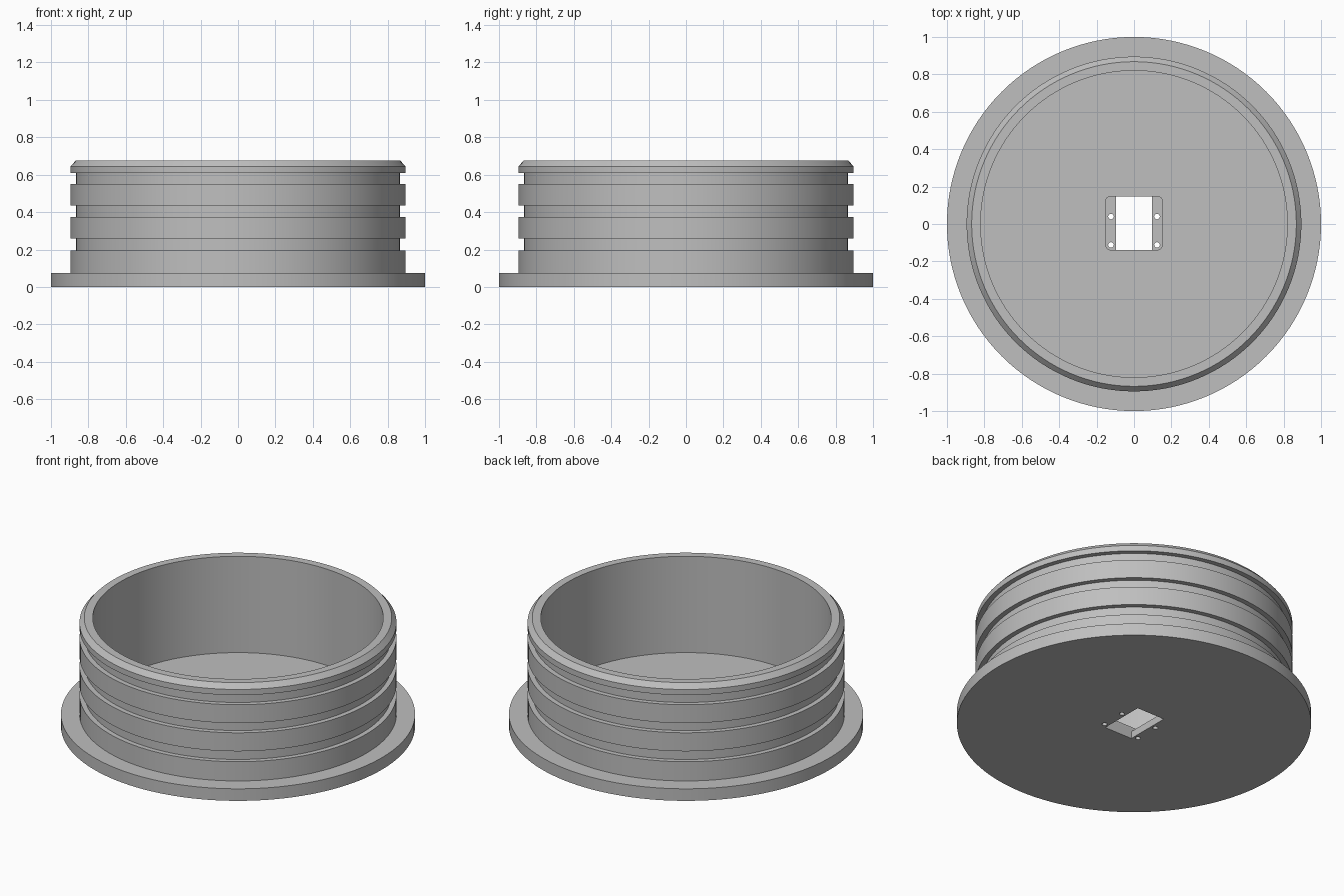
import bpy, bmesh, math

if "Cube" in bpy.data.objects:
    bpy.data.objects.remove(bpy.data.objects["Cube"])

SEGMENTS = 128

grey = bpy.data.materials.new("light_grey")
grey.diffuse_color = (0.52, 0.52, 0.52, 1)
grey.use_nodes = True
grey.node_tree.nodes["Principled BSDF"].inputs["Base Color"].default_value = grey.diffuse_color


def finish(name, bm):
    bmesh.ops.recalc_face_normals(bm, faces=bm.faces)
    mesh = bpy.data.meshes.new(name)
    bm.to_mesh(mesh)
    bm.free()
    mesh.materials.append(grey)
    obj = bpy.data.objects.new(name, mesh)
    bpy.context.collection.objects.link(obj)
    return obj


def loft(name, rings):
    """Join rings of equal point count and cap both ends."""
    bm = bmesh.new()
    loops = [[bm.verts.new(p) for p in ring] for ring in rings]
    for a, b in zip(loops, loops[1:]):
        for i in range(len(a)):
            j = (i + 1) % len(a)
            bm.faces.new((a[i], a[j], b[j], b[i]))
    bm.faces.new(loops[0])
    bm.faces.new(loops[-1])
    return finish(name, bm)


def circle(r, z, n=SEGMENTS, cx=0, cy=0):
    return [(cx + r * math.cos(2 * math.pi * i / n),
             cy + r * math.sin(2 * math.pi * i / n), z) for i in range(n)]


def rounded_rect(x, y0, y1, r, z, steps=6):
    pts = []
    corners = [(x - r, y1 - r), (-x + r, y1 - r), (-x + r, y0 + r), (x - r, y0 + r)]
    for k, (cx, cy) in enumerate(corners):
        for s in range(steps + 1):
            a = math.pi / 2 * (k + s / steps)
            pts.append((cx + r * math.cos(a), cy + r * math.sin(a), z))
    return pts


def rect(x, y0, y1, z):
    return [(x, y1, z), (-x, y1, z), (-x, y0, z), (x, y0, z)]


# Flanged cup: outer wall with three seal grooves, chamfered rim, inner wall
OUT, GROOVE, INNER, FLOOR = 0.895, 0.865, 0.82, 0.075
profile = [(1, 0), (1, FLOOR), (OUT, FLOOR)]
for low, high in ((0.195, 0.26), (0.375, 0.435), (0.55, 0.61)):
    profile += [(OUT, low), (GROOVE, low), (GROOVE, high), (OUT, high)]
profile += [(OUT, 0.645), (0.868, 0.675), (INNER, 0.675), (INNER, FLOOR)]
cup = loft("flanged_cup", [circle(r, z) for r, z in profile])

# Recess in the floor, square window through it, and four screw holes
LEDGE = 0.045
cutters = [
    loft("recess_cutter", [rounded_rect(0.15, -0.138, 0.147, 0.022, z) for z in (LEDGE, 0.2)]),
    loft("window_cutter", [rect(0.096, -0.138, 0.147, z) for z in (-0.1, 0.06)]),
]
for x in (-0.123, 0.123):
    for y in (-0.112, 0.04):
        cutters.append(loft("screw_hole_cutter", [circle(0.015, z, 16, x, y) for z in (-0.1, 0.06)]))

bpy.context.view_layer.objects.active = cup
cup.select_set(True)
for cutter in cutters:
    mod = cup.modifiers.new("cut", 'BOOLEAN')
    mod.operation, mod.solver, mod.object = 'DIFFERENCE', 'EXACT', cutter
    bpy.ops.object.modifier_apply(modifier=mod.name)
    bpy.data.objects.remove(cutter)

bpy.ops.object.shade_smooth_by_angle(angle=math.radians(25))
